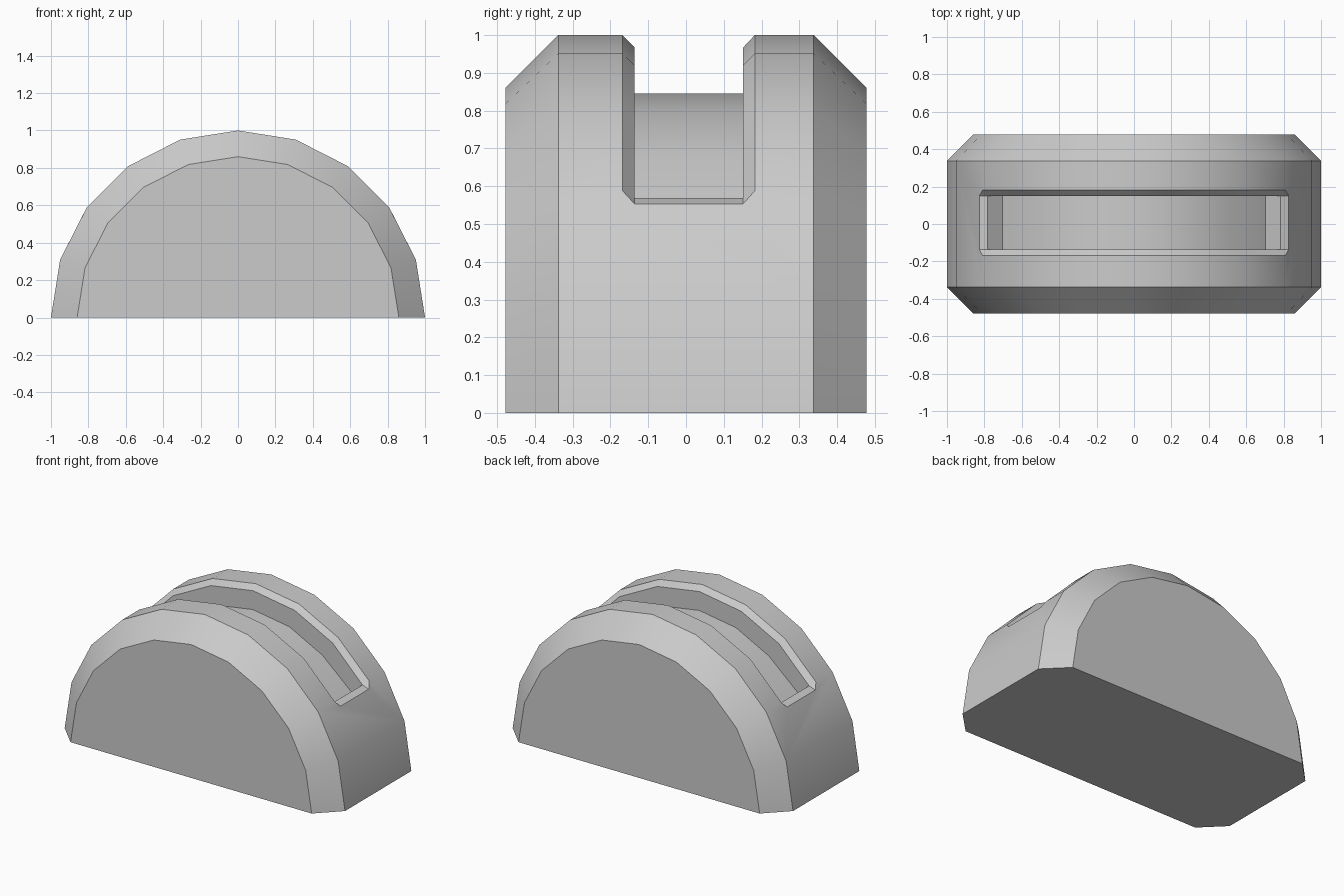
import bpy, bmesh, math

if "Cube" in bpy.data.objects:
    bpy.data.objects.remove(bpy.data.objects["Cube"])

N = 10                      # facets over the half circle
FIRST, LAST = 2, 8          # facets covered by the slot
bm = bmesh.new()


def arc(r, y, ids=range(N + 1)):
    """Points of a half circle in the xz plane, keyed by facet index."""
    return {i: bm.verts.new((r * math.cos(math.pi * i / N), y,
                             r * math.sin(math.pi * i / N))) for i in ids}


slot = range(FIRST, LAST + 1)
# Cross-section rows: body rim, slot lip, slot wall, slot floor, and back again
a0, b0 = arc(0.86, -0.478), arc(1, -0.338)
c0, d0, e0 = arc(1, -0.168, slot), arc(0.967, -0.136, slot), arc(0.845, -0.136, slot)
e1, d1, c1 = arc(0.845, 0.151, slot), arc(0.967, 0.151, slot), arc(1, 0.182, slot)
b1, a1 = arc(1, 0.338), arc(0.86, 0.478)

# The floor reaches a little further out at both ends
for row in (e0, e1):
    for i, s in ((FIRST, 1), (LAST, -1)):
        row[i].co.x, row[i].co.z = s * 0.702, 0.503


def strip(p, q, ids):
    for i in ids:
        bm.faces.new((p[i], p[i + 1], q[i + 1], q[i]))


# Bevelled shoulders
strip(a0, b0, range(N))
strip(b1, a1, range(N))
# Curved top with slot lips, walls and floor
rows = [b0, c0, d0, e0, e1, d1, c1, b1]
for p, q in zip(rows, rows[1:]):
    strip(p, q, range(FIRST, LAST))
# Lowest facet on each side
strip(b0, b1, (0, N - 1))

# Slot ends
for i, j, s in ((FIRST, FIRST - 1, 1), (LAST, LAST + 1, -1)):
    p0 = bm.verts.new((s * 0.827, -0.136, 0.553))
    p1 = bm.verts.new((s * 0.827, 0.151, 0.553))
    bm.faces.new((b0[j], b0[i], c0[i], p0, p1, c1[i], b1[i], b1[j]))
    bm.faces.new((c0[i], p0, d0[i]))
    bm.faces.new((c1[i], p1, d1[i]))
    bm.faces.new((p0, p1, d1[i], d0[i]))
    bm.faces.new((d0[i], d1[i], e1[i], e0[i]))

# Flat front, back and underside
bm.faces.new(list(a0.values()))
bm.faces.new(list(a1.values()))
bm.faces.new((a0[0], b0[0], b1[0], a1[0], a1[N], b1[N], b0[N], a0[N]))
bmesh.ops.recalc_face_normals(bm, faces=bm.faces)

mesh = bpy.data.meshes.new("slotted_half_wheel")
bm.to_mesh(mesh)
bm.free()
obj = bpy.data.objects.new("slotted_half_wheel", mesh)
bpy.context.collection.objects.link(obj)
bpy.context.view_layer.objects.active = obj
obj.select_set(True)
bpy.ops.object.shade_smooth_by_angle(angle=math.radians(30))
